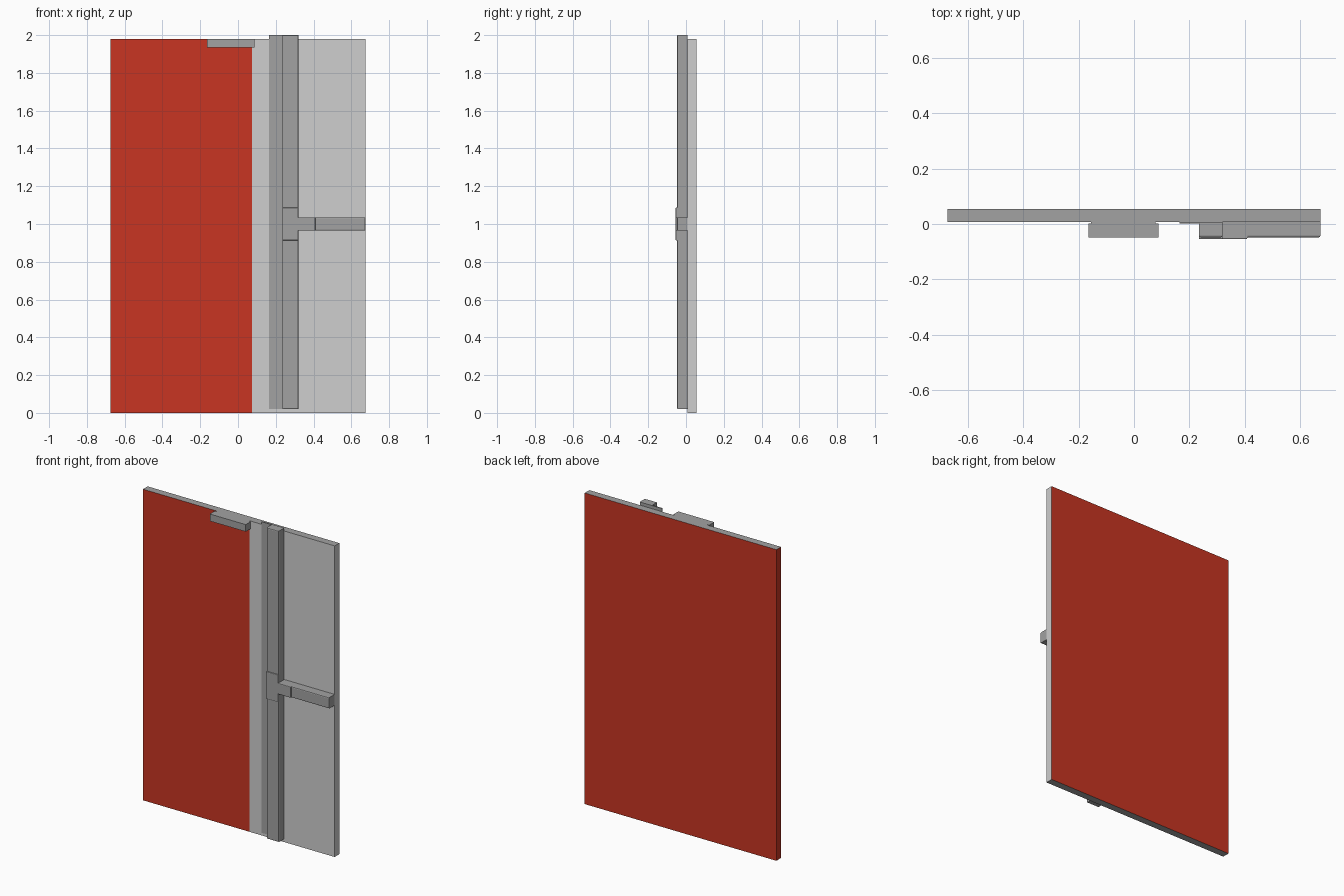
import bpy, bmesh
from mathutils import Vector

if "Cube" in bpy.data.objects:
    bpy.data.objects.remove(bpy.data.objects["Cube"])


def material(name, rgb):
    m = bpy.data.materials.new(name)
    m.diffuse_color = (*rgb, 1)
    m.use_nodes = True
    m.node_tree.nodes["Principled BSDF"].inputs["Base Color"].default_value = m.diffuse_color
    return m


RED = material("red paint", (0.58, 0.036, 0.016))
LIGHT = material("light grey", (0.62, 0.62, 0.62))
METAL = material("metal grey", (0.36, 0.36, 0.36))


def finish(bm, name, mats):
    bmesh.ops.recalc_face_normals(bm, faces=bm.faces)
    me = bpy.data.meshes.new(name)
    bm.to_mesh(me)
    bm.free()
    for m in mats:
        me.materials.append(m)
    ob = bpy.data.objects.new(name, me)
    bpy.context.collection.objects.link(ob)
    return ob


def box_bm(lo, hi):
    lo, hi = Vector(lo), Vector(hi)
    bm = bmesh.new()
    bmesh.ops.create_cube(bm, size=1)
    for v in bm.verts:
        v.co = (lo + hi) / 2 + Vector(c * s for c, s in zip(v.co, hi - lo))
    return bm


def box(name, lo, hi, mat):
    return finish(box_bm(lo, hi), name, [mat])


def extrude_xz(name, outline, y_back, y_front, bevel, mat):
    """Extrude an x-z outline forwards and bevel its front rim."""
    bm = bmesh.new()
    face = bm.faces.new([bm.verts.new((x, y_back, z)) for x, z in outline])
    new = bmesh.ops.extrude_face_region(bm, geom=[face], use_keep_orig=True)["geom"]
    for v in new:
        if isinstance(v, bmesh.types.BMVert):
            v.co.y = y_front
    rim = [e for e in bm.edges if all(abs(v.co.y - y_front) < 1e-6 for v in e.verts)]
    bmesh.ops.recalc_face_normals(bm, faces=bm.faces)
    bmesh.ops.bevel(bm, geom=rim, offset=bevel, segments=2, profile=0.5, affect='EDGES')
    return finish(bm, name, [mat])


# Door panel: red back, hinge edge and left front, light right front and edge
BACK, FACE = 0.055, 0.008
bm = box_bm((-0.675, FACE, 0), (0.675, BACK, 1.98))
bmesh.ops.bisect_plane(bm, geom=bm.verts[:] + bm.edges[:] + bm.faces[:],
                       plane_co=(0.075, 0, 0), plane_no=(1, 0, 0))
bm.normal_update()
for f in bm.faces:
    n, c = f.normal, f.calc_center_median()
    if abs(n.z) > 0.5:
        f.material_index = 2
    elif n.x > 0.5 or (n.y < -0.5 and c.x > 0.075):
        f.material_index = 1
finish(bm, "door_panel", [RED, LIGHT, METAL])

# Door closer on a slightly narrower spacer
box("closer_spacer", (-0.155, 0.002, 1.938), (0.078, FACE, 1.98), METAL)
box("closer_body", (-0.165, -0.048, 1.935), (0.088, 0.002, 1.98), METAL)

# Thin flange beside the mullion
box("mullion_flange", (0.165, 0.002, 0.02), (0.237, FACE, 2.0), METAL)

# Vertical mullion and horizontal push bar as one T-shaped profile
bar = [(0.235, 0.02), (0.32, 0.02), (0.32, 0.965), (0.675, 0.965),
       (0.675, 1.035), (0.32, 1.035), (0.32, 2.0), (0.235, 2.0)]
extrude_xz("push_bar", bar, FACE, -0.048, 0.006, METAL)

# Raised cover over the junction of the bars
cover = [(0.235, 0.913), (0.32, 0.913), (0.32, 0.965), (0.41, 0.965),
         (0.41, 1.035), (0.32, 1.035), (0.32, 1.087), (0.235, 1.087)]
extrude_xz("junction_cover", cover, -0.04, -0.055, 0.004, METAL)
